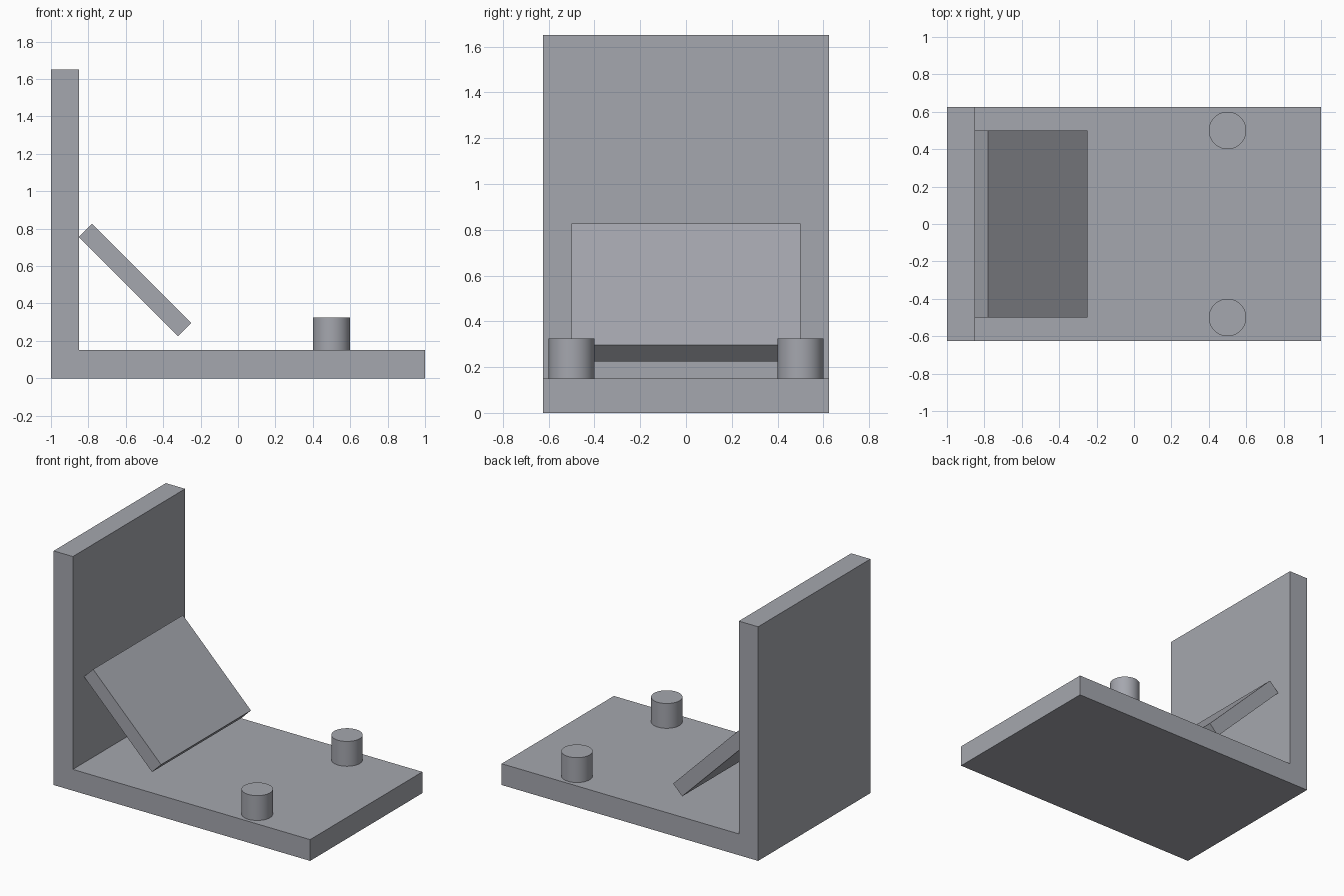
import bpy, bmesh, math

if "Cube" in bpy.data.objects:
    bpy.data.objects.remove(bpy.data.objects["Cube"])

grey = bpy.data.materials.new("mid grey")
grey.diffuse_color = (0.376, 0.386, 0.425, 1)
grey.use_nodes = True
grey.node_tree.nodes["Principled BSDF"].inputs["Base Color"].default_value = grey.diffuse_color


def prism(name, profile, half_width):
    """Extrude an (x, z) profile along y, centred on y = 0."""
    bm = bmesh.new()
    face = bm.faces.new([bm.verts.new((x, -half_width, z)) for x, z in profile])
    ext = bmesh.ops.extrude_face_region(bm, geom=[face])
    verts = [v for v in ext["geom"] if isinstance(v, bmesh.types.BMVert)]
    bmesh.ops.translate(bm, verts=verts, vec=(0, 2 * half_width, 0))
    bmesh.ops.recalc_face_normals(bm, faces=bm.faces)
    mesh = bpy.data.meshes.new(name)
    bm.to_mesh(mesh)
    bm.free()
    obj = bpy.data.objects.new(name, mesh)
    bpy.context.collection.objects.link(obj)
    mesh.materials.append(grey)
    return obj


# L-shaped base with upright back wall
prism("base_and_wall", [(-1, 0), (1, 0), (1, 0.15), (-0.85, 0.15),
                        (-0.85, 1.65), (-1, 1.65)], 0.625)

# Plate leaning at 45 degrees, touching the wall
bpy.ops.mesh.primitive_cube_add(size=1, location=(-0.55, 0, 0.526),
                                rotation=(0, math.radians(45), 0))
plate = bpy.context.object
plate.name = "slanted_plate"
plate.scale = (0.75, 1.0, 0.1)
plate.data.materials.append(grey)

# Two round pegs on the base
for name, y in (("front_peg", -0.5), ("back_peg", 0.5)):
    bpy.ops.mesh.primitive_cylinder_add(vertices=64, radius=0.1, depth=0.175,
                                        location=(0.5, y, 0.2375))
    peg = bpy.context.object
    peg.name = name
    peg.data.materials.append(grey)
    bpy.ops.object.shade_smooth_by_angle(angle=math.radians(30))
